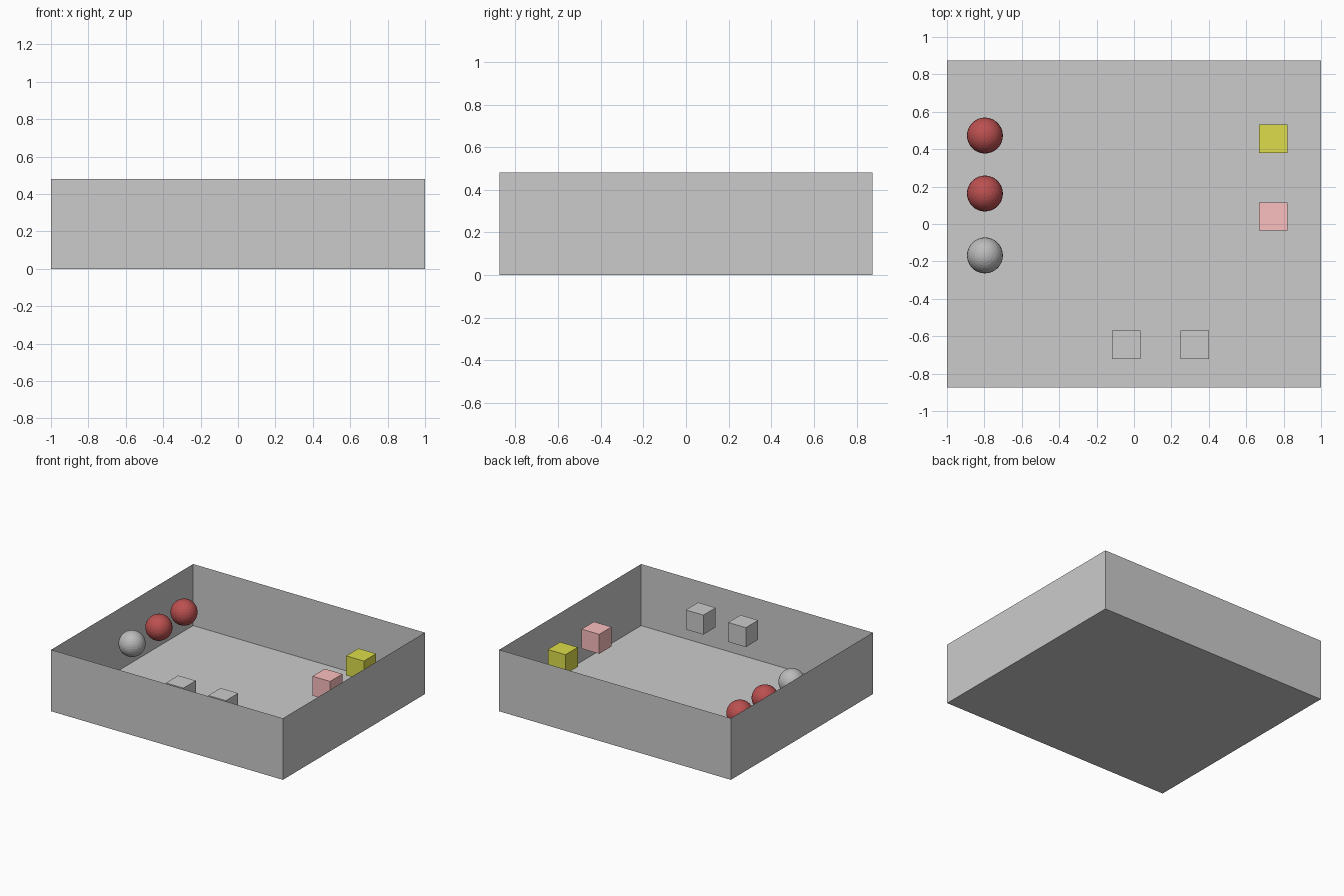
import bpy
import bmesh

if "Cube" in bpy.data.objects:
    bpy.data.objects.remove(bpy.data.objects["Cube"])

HALF_X, HALF_Y, HEIGHT = 1.0, 0.875, 0.48
CUBE, BALL_R = 0.152, 0.096
CUBE_Z, BALL_Z = 0.323, 0.313


def material(name, rgb):
    mat = bpy.data.materials.new(name)
    mat.diffuse_color = (*rgb, 1.0)
    mat.use_nodes = True
    mat.node_tree.nodes["Principled BSDF"].inputs["Base Color"].default_value = mat.diffuse_color
    return mat


def finish(name, mat):
    obj = bpy.context.object
    obj.name = name
    if mat:
        obj.data.materials.append(mat)
    return obj


def ball(name, y, mat):
    bpy.ops.mesh.primitive_uv_sphere_add(
        segments=32, ring_count=16, radius=BALL_R, location=(-0.797, y, BALL_Z))
    return finish(name, mat)


def cube(name, x, y, mat=None):
    bpy.ops.mesh.primitive_cube_add(size=CUBE, location=(x, y, CUBE_Z))
    return finish(name, mat)


dark_red = material("dark_red", (0.5, 0.08, 0.08))
mid_grey = material("mid_grey", (0.5, 0.5, 0.5))
yellow = material("yellow", (0.72, 0.72, 0.07))
pink = material("pink", (0.96, 0.52, 0.52))

# Room: thin floor and four walls, open at the top
bm = bmesh.new()
bmesh.ops.create_cube(bm, size=1)
for v in bm.verts:
    v.co.x *= 2 * HALF_X
    v.co.y *= 2 * HALF_Y
    v.co.z = (v.co.z + 0.5) * HEIGHT
bm.normal_update()
lid = [f for f in bm.faces if f.normal.z > 0.5]
bmesh.ops.delete(bm, geom=lid, context='FACES_ONLY')
mesh = bpy.data.meshes.new("room_shell")
bm.to_mesh(mesh)
bm.free()
bpy.context.collection.objects.link(bpy.data.objects.new("room_shell", mesh))

# Balls along the left wall
ball("red_ball_back", 0.473, dark_red)
ball("red_ball_middle", 0.163, dark_red)
ball("grey_ball_front", -0.168, mid_grey)

# Cubes along the right wall
cube("yellow_cube", 0.744, 0.456, yellow)
cube("pink_cube", 0.744, 0.04, pink)

# Plain cubes along the front wall
for side, x in (("left", -0.041), ("right", 0.325)):
    cube(f"plain_cube_{side}", x, -0.646)
